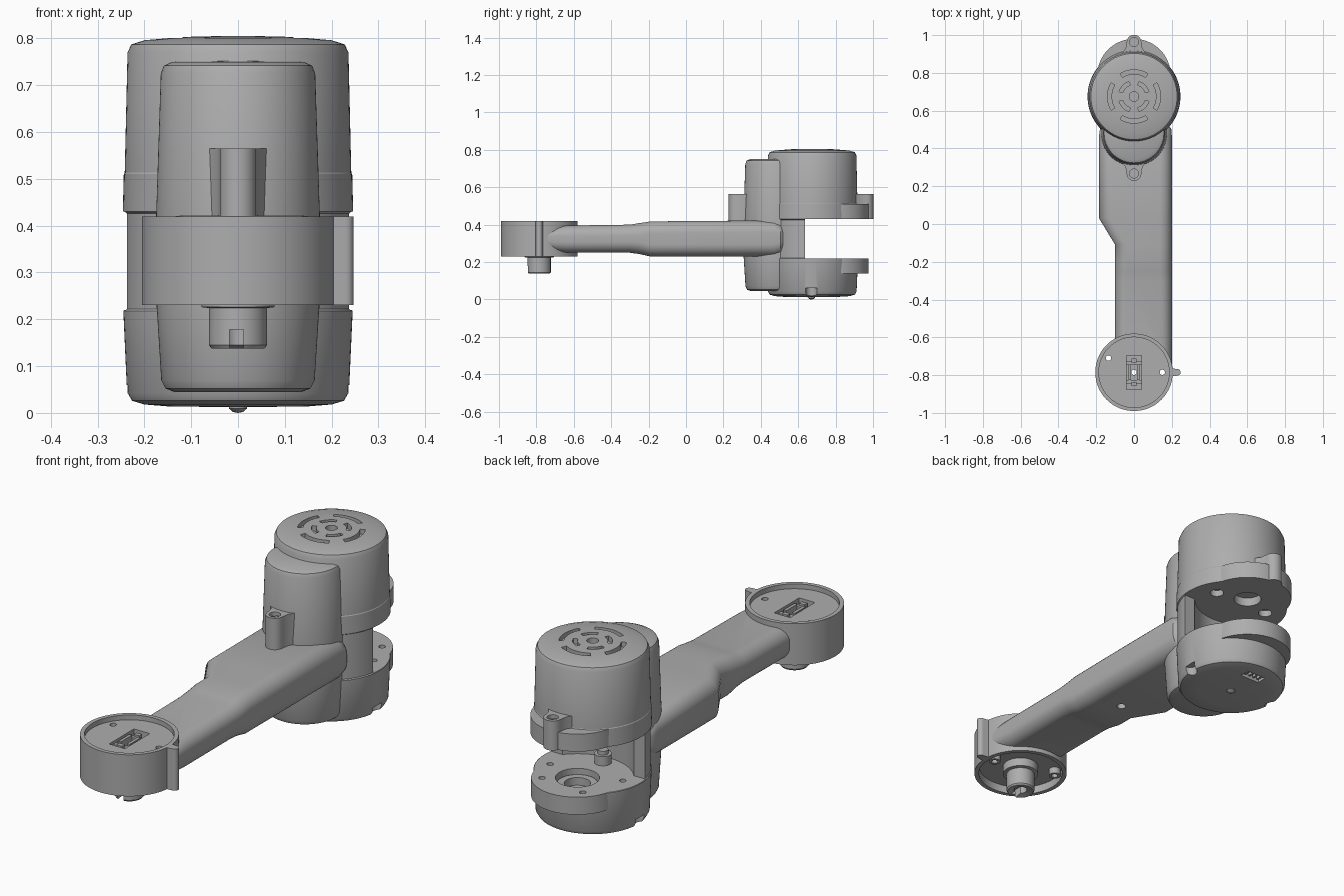
import bpy, bmesh, math
from mathutils import Vector, Matrix

cube = bpy.data.objects.get("Cube")
if cube:
    bpy.data.objects.remove(cube, do_unlink=True)

grey = bpy.data.materials.new("plain_grey")
grey.use_nodes = True
grey.diffuse_color = (0.42, 0.42, 0.42, 1)
grey.node_tree.nodes["Principled BSDF"].inputs["Base Color"].default_value = (0.42, 0.42, 0.42, 1)

JOINT = 0.785      # distance of each joint axis from the middle
BODY_Y = 0.675     # axis of the motor body
parts = []


def finish(bm, name, part=True):
    bmesh.ops.remove_doubles(bm, verts=bm.verts, dist=1e-5)
    bmesh.ops.recalc_face_normals(bm, faces=bm.faces)
    mesh = bpy.data.meshes.new(name)
    bm.to_mesh(mesh)
    bm.free()
    mesh.materials.append(grey)
    ob = bpy.data.objects.new(name, mesh)
    bpy.context.collection.objects.link(ob)
    if part:
        parts.append(ob)
    else:
        ob.hide_render = True
    return ob


def lathe(name, profile, x, y, segs=72, closed=False, part=True):
    """Revolve (radius, z) points about a vertical axis."""
    bm = bmesh.new()
    vs = [bm.verts.new((x + r, y, z)) for r, z in profile]
    pairs = list(zip(vs, vs[1:])) + ([(vs[-1], vs[0])] if closed else [])
    edges = [bm.edges.new(p) for p in pairs]
    bmesh.ops.spin(bm, geom=vs + edges, cent=(x, y, 0), axis=(0, 0, 1),
                   angle=math.tau, steps=segs)
    return finish(bm, name, part)


def disc(name, x, y, r, z0, z1, segs=32, part=True):
    return lathe(name, [(0, z0), (r, z0), (r, z1), (0, z1)], x, y, segs, part=part)


def prism(name, pts, z0, z1, part=True):
    bm = bmesh.new()
    face = bm.faces.new([bm.verts.new((x, y, z0)) for x, y in pts])
    ext = bmesh.ops.extrude_face_region(bm, geom=[face])["geom"]
    top = [v for v in ext if isinstance(v, bmesh.types.BMVert)]
    bmesh.ops.translate(bm, verts=top, vec=(0, 0, z1 - z0))
    return finish(bm, name, part)


def box(name, x0, x1, y0, y1, z0, z1, part=True):
    return prism(name, [(x0, y0), (x1, y0), (x1, y1), (x0, y1)], z0, z1, part)


def arc(cx, cy, r, a0, a1, n=10):
    angs = [math.radians(a0 + (a1 - a0) * i / n) for i in range(n + 1)]
    return [(cx + r * math.cos(a), cy + r * math.sin(a)) for a in angs]


def cut(targets, *cutters):
    """Subtract the cutters from every target, then discard them."""
    for ob in targets:
        for c in cutters:
            m = ob.modifiers.new("cut", "BOOLEAN")
            m.operation, m.solver, m.object = "DIFFERENCE", "EXACT", c
            bpy.context.view_layer.objects.active = ob
            bpy.ops.object.modifier_apply(modifier=m.name)
    for c in cutters:
        bpy.data.objects.remove(c, do_unlink=True)


def hole(x, y, r, z0, z1):
    return disc("hole_cutter", x, y, r, z0, z1, 24, part=False)


# Motor body and the narrower housing in front of it
body = lathe("motor_body", [
    (0, .012), (.15, .014), (.2, .018), (.228, .026), (.237, .042), (.245, .218),
    (.241, .222), (.241, .426), (.246, .43), (.244, .51), (.242, .513),
    (.236, .77), (.228, .787), (.2, .796), (.12, .803), (0, .806)], 0, BODY_Y, 96)
housing = lathe("front_housing", [
    (0, .044), (.135, .045), (.155, .052), (.164, .07), (.174, .23), (.175, .42),
    (.165, .725), (.158, .742), (.14, .75), (0, .752)], 0, .482)

# Rear lips above and below the joint gap
upper_lip = disc("upper_lip", 0, JOINT, .195, .43, .51, 72)
lower_lip = disc("lower_lip", 0, JOINT, .192, .14, .22, 72)

# Screw ears in front and behind
for name, tip, side in (("front_ear", .267, 1), ("rear_ear", .963, -1)):
    pts = arc(0, tip, .039, 180, 360) if side > 0 else arc(0, tip, .039, 0, 180)
    pts += [(.045 * side, tip + .035 * side), (.075 * side, tip + .075 * side),
            (-.075 * side, tip + .075 * side), (-.045 * side, tip + .035 * side)]
    ear = prism(name, pts, .42 if side > 0 else .43, .565)
    cut([ear], hole(0, tip, .024, .545, .6))
    for w, h in ((.018, .005), (.005, .018)):
        box(name + "_screw_cross", -w, w, tip - h, tip + h, .54, .552)

# Joint gap with a hollowed inner wall
gap = box("gap_cutter", -.4, .4, .635, 1.2, .22, .43, part=False)
hollow = disc("hollow_cutter", 0, JOINT, .235, .22, .43, 64, part=False)
cut([body, housing], gap, hollow)

# Bearing seat, bearing ring and plate holes
cut([body, lower_lip], hole(0, JOINT, .092, .16, .3),
    *[hole(x, y, .014, .19, .3) for x, y in ((.17, .74), (-.17, .7), (.12, .87), (-.1, .89))])
lathe("bearing_ring", [(.055, .15), (.085, .15), (.085, .195), (.055, .195)],
      0, JOINT, 48, closed=True)
disc("lower_gap_peg", 0, .6, .036, .215, .262)
disc("lower_gap_peg_tip", 0, .6, .022, .26, .28)
cut([body, upper_lip], hole(0, JOINT, .06, .38, .47),
    *[hole(x, .74, .03, .35, .46) for x in (-.14, .14)])

# Vents in the top cap
for i in range(4):
    for r, turn, span, w in ((.13, 0, 31, .011), (.073, 45, 27, .010)):
        a = 90 * i + turn
        pts = (arc(0, BODY_Y, r + w, a - span, a + span)
               + arc(0, BODY_Y, r - w, a + span, a - span))
        cut([body], prism("vent_cutter", pts, .78, .83, part=False))
cut([body], hole(0, BODY_Y, .025, .78, .83))

# Underside: side notches, connector recess and foot bump
cut([body], hole(-.235, .67, .03, -.02, .06), hole(.235, .67, .03, -.02, .06),
    box("connector_cutter", -.05, .05, .8, .845, -.02, .035, part=False))
for i in range(4):
    x = -.036 + .024 * i
    box("connector_pin", x - .005, x + .005, .81, .835, .02, .04)
lathe("foot_bump", [(0, 0), (.011, .002), (.019, .009), (.021, .02), (0, .03)], 0, .67, 24)

# Forearm: rounded section lofted along the length
STATIONS = [  # y, x min, x max, z min, z max
    (-.745, -.1, .2, .27, .375), (-.69, -.1, .2, .255, .39), (-.64, -.1, .2, .25, .395),
    (-.3, -.1, .2, .25, .4), (-.25, -.1, .2, .243, .408), (-.19, -.1, .2, .23, .417),
    (-.11, -.1, .2, .23, .418), (.03, -.185, .2, .23, .42), (.47, -.185, .2, .23, .422),
    (.505, -.18, .197, .24, .41), (.525, -.165, .18, .265, .385)]
bm = bmesh.new()
loops = []
for y, x0, x1, z0, z1 in STATIONS:
    r = min(.065, (z1 - z0) * .4)
    ring = []
    for k, (cx, cz) in enumerate(((x1 - r, z1 - r), (x0 + r, z1 - r),
                                  (x0 + r, z0 + r), (x1 - r, z0 + r))):
        ring += arc(cx, cz, r, 90 * k, 90 * k + 90, 8)
    loops.append([bm.verts.new((x, y, z)) for x, z in ring])
for a, b in zip(loops, loops[1:]):
    for i in range(len(a)):
        j = (i + 1) % len(a)
        bm.faces.new((a[i], a[j], b[j], b[i]))
bm.faces.new(loops[0])
bm.faces.new(loops[-1])
forearm = finish(bm, "forearm")
cut([forearm], disc("end_cutter", 0, -JOINT, .198, .1, .6, 64, part=False),
    hole(.04, -.04, .02, .2, .26))

# Wrist joint: rimmed cup with slot, pin holes and stop tab
cup = lathe("wrist_cup", [
    (0, .265), (.183, .265), (.185, .23), (.205, .23), (.205, .42), (.186, .42),
    (.186, .398), (0, .398)], 0, -JOINT, 96)
cut([cup], box("slot_cutter", -.04, .04, -JOINT - .09, -JOINT + .09, .33, .5, part=False),
    hole(0, -JOINT, .014, .1, .5), hole(-.135, -.71, .014, .1, .5),
    hole(.15, -JOINT, .014, .1, .5))
for s in (-1, 1):
    y = -JOINT + s * .05
    box("slot_bridge", -.04, .04, y - .01, y + .01, .32, .385)
    box("slot_rail", s * .022 - .007, s * .022 + .007, -JOINT - .04, -JOINT + .04, .32, .395)
    box("slot_key", -.014, .014, y + s * .012 - .01, y + s * .012 + .01, .32, .395)
for x, y in ((-.135, -.71), (.15, -JOINT)):
    lathe("pin_boss", [(.014, .235), (.026, .235), (.026, .268), (.014, .268)],
          x, y, 24, closed=True)
prism("stop_tab", [(.19, -.807), (.23, -.803)] + arc(.23, -JOINT, .017, -90, 90)
      + [(.19, -.763)], .23, .42)

# Drive peg under the wrist
peg = lathe("drive_peg", [
    (.028, .145), (.057, .138), (.062, .145), (.062, .224), (.078, .226),
    (.078, .268), (.014, .268), (.014, .18), (.028, .18)], 0, -JOINT, 48, closed=True)
cut([peg], box("notch_cutter", -.018, .012, -.9, -JOINT, .1, .178, part=False))

# Smooth shading with sharp edges kept
bpy.ops.object.select_all(action="DESELECT")
for ob in parts:
    ob.select_set(True)
bpy.context.view_layer.objects.active = body
bpy.ops.object.shade_smooth_by_angle(angle=math.radians(32))
